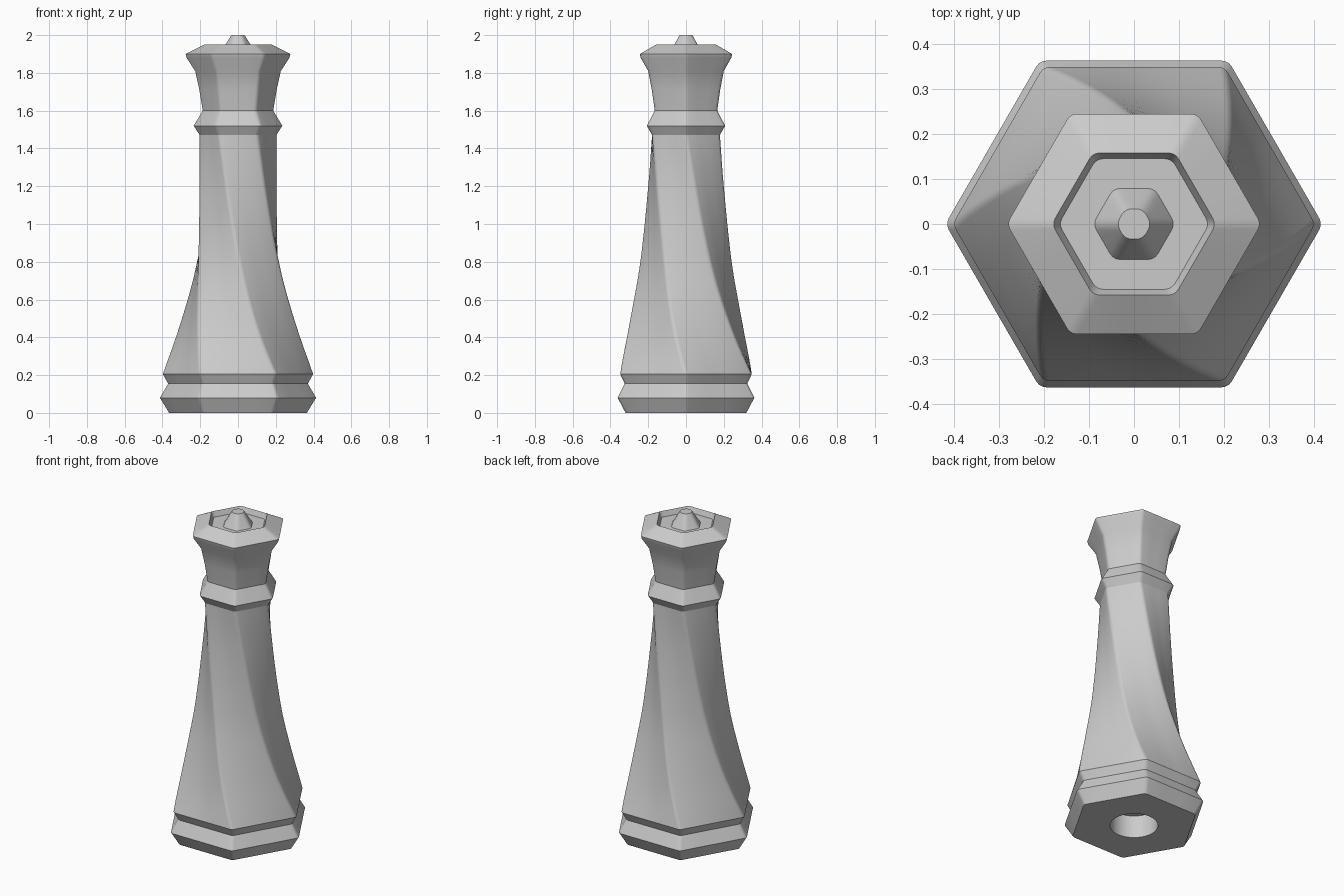
import bpy
import bmesh
from math import cos, sin, radians, sqrt

default = bpy.data.objects.get("Cube")
if default:
    bpy.data.objects.remove(default, do_unlink=True)

# Single plain grey material
grey = bpy.data.materials.new("plain grey")
grey.use_nodes = True
colour = (0.6, 0.6, 0.6, 1)
grey.diffuse_color = colour
grey.node_tree.nodes["Principled BSDF"].inputs["Base Color"].default_value = colour

ROUND = 0.015  # distance from each sharp corner to the start of its rounding


def hexagon(radius, z, twist=0.0):
    """Rounded hexagon: four points on each corner, two along each side."""
    centre = radius + 0.268 * ROUND - 2 * ROUND
    arc = ROUND * sqrt(3)
    corners = []
    for k in range(6):
        a = radians(60 * k + twist)
        corners.append([(centre * cos(a) + arc * cos(a + radians(d)),
                         centre * sin(a) + arc * sin(a + radians(d)))
                        for d in (-30, -10, 10, 30)])
    points = []
    for k, corner in enumerate(corners):
        (x0, y0), (x1, y1) = corner[-1], corners[(k + 1) % 6][0]
        points += corner
        points += [(x0 + (x1 - x0) * t, y0 + (y1 - y0) * t) for t in (1 / 3, 2 / 3)]
    return [(x, y, z) for x, y in points]


def circle(radius, z):
    """Circle whose points line up with those of the hexagon."""
    angles = [radians(10 * (i - 1.5)) for i in range(36)]
    return [(radius * cos(a), radius * sin(a), z) for a in angles]


def loft(name, rings, cap_start=False, cap_end=False):
    """Skin a stack of rings into one smooth-shaded part."""
    bm = bmesh.new()
    loops = [[bm.verts.new(p) for p in ring] for ring in rings]
    for low, high in zip(loops, loops[1:]):
        for i in range(len(low)):
            j = (i + 1) % len(low)
            bm.faces.new((low[i], low[j], high[j], high[i]))
    if cap_start:
        bm.faces.new(loops[0][::-1])
    if cap_end:
        bm.faces.new(loops[-1])
    mesh = bpy.data.meshes.new(name)
    bm.to_mesh(mesh)
    bm.free()
    mesh.materials.append(grey)
    obj = bpy.data.objects.new(name, mesh)
    bpy.context.collection.objects.link(obj)
    bpy.ops.object.select_all(action='DESELECT')
    obj.select_set(True)
    bpy.context.view_layer.objects.active = obj
    bpy.ops.object.shade_smooth_by_angle(angle=radians(30))
    return obj


def hexagons(profile):
    return [hexagon(r, z) for r, z in profile]


# Stepped base with a round socket underneath
loft("base", [circle(0.135, 0.14), circle(0.135, 0)]
     + hexagons([(0.365, 0), (0.414, 0.08), (0.37, 0.155), (0.398, 0.205)]),
     cap_start=True)

# Tapering shaft that turns one sixth of a revolution
LOW, HIGH, STEPS = 0.205, 1.47, 24
key_radii = [0.398, 0.337, 0.288, 0.25, 0.227, 0.213, 0.205, 0.203]


def shaft_radius(t):
    s = t * (len(key_radii) - 1)
    i = min(int(s), len(key_radii) - 2)
    f = s - i
    # Smooth interpolation through neighbouring key radii
    p1, p2 = key_radii[i], key_radii[i + 1]
    p0 = key_radii[i - 1] if i else 2 * p1 - p2
    p3 = key_radii[i + 2] if i + 2 < len(key_radii) else 2 * p2 - p1
    return p1 + f / 2 * (p2 - p0 + f * (2 * p0 - 5 * p1 + 4 * p2 - p3
                                        + f * (3 * (p1 - p2) + p3 - p0)))


loft("twisted_shaft", [hexagon(shaft_radius(i / STEPS),
                               LOW + (HIGH - LOW) * i / STEPS,
                               -60 * i / STEPS) for i in range(STEPS + 1)])

# Pointed collar ring
loft("collar", hexagons([(0.203, 1.47), (0.235, 1.52), (0.187, 1.6)]))

# Flared crown with a shallow recess on top
loft("crown", hexagons([(0.187, 1.6), (0.205, 1.71), (0.227, 1.81), (0.273, 1.88),
                        (0.278, 1.9), (0.178, 1.95), (0.163, 1.918), (0.087, 1.918)]))

# Small finial in the recess
loft("finial", hexagons([(0.087, 1.918), (0.035, 2)]), cap_end=True)
